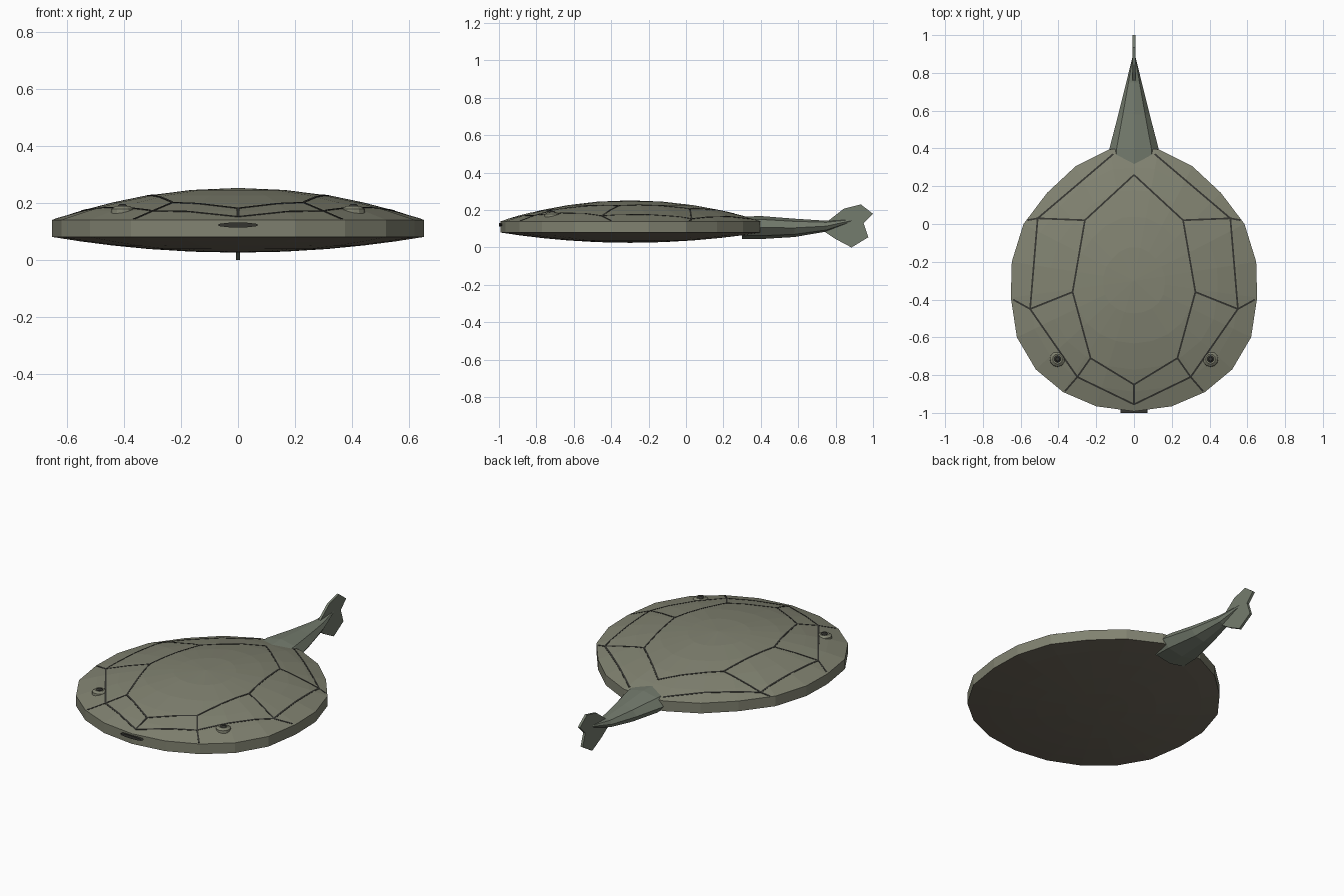
import bpy, bmesh, math
from mathutils import Vector
from mathutils.bvhtree import BVHTree

if "Cube" in bpy.data.objects:
    bpy.data.objects.remove(bpy.data.objects["Cube"])


def material(name, rgb):
    m = bpy.data.materials.new(name)
    m.diffuse_color = (*rgb, 1)
    m.use_nodes = True
    m.node_tree.nodes["Principled BSDF"].inputs["Base Color"].default_value = m.diffuse_color
    return m


OLIVE = material("olive", (0.22, 0.225, 0.165))
TAIL = material("grey_green", (0.175, 0.20, 0.155))
BROWN = material("brown", (0.16, 0.14, 0.105))
DARK = material("dark", (0.035, 0.035, 0.03))


def finish(bm, name, mat):
    bmesh.ops.recalc_face_normals(bm, faces=bm.faces)
    me = bpy.data.meshes.new(name)
    bm.to_mesh(me)
    me.materials.append(mat)
    ob = bpy.data.objects.new(name, me)
    bpy.context.collection.objects.link(ob)
    return ob


def loft(bm, rings, cap_start=False, cap_end=False):
    loops = [[bm.verts.new(p) for p in r] for r in rings]
    n = len(loops[0])
    for a, b in zip(loops, loops[1:]):
        for i in range(n):
            bm.faces.new((a[i], a[(i + 1) % n], b[(i + 1) % n], b[i]))
    if cap_start:
        bm.faces.new(loops[0])
    if cap_end:
        bm.faces.new(loops[-1])
    return loops


# Half outline of the head shield, mirrored into a full loop
half = [(0.2, -0.965), (0.375, -0.89), (0.52, -0.77), (0.62, -0.60), (0.652, -0.39),
        (0.647, -0.2), (0.585, 0.0), (0.46, 0.165), (0.31, 0.305), (0.13, 0.395)]
outline = [(0, -0.992)] + half + [(0, 0.405)] + [(-x, y) for x, y in reversed(half)]
CY = -0.3


def ring(t, z):
    return [(x * t, CY + (y - CY) * t, z) for x, y in outline]


def fan(bm, loop, z):
    c = bm.verts.new((0, CY, z))
    for i, v in enumerate(loop):
        bm.faces.new((v, loop[(i + 1) % len(loop)], c))


# Domed back shield with vertical rim
steps = (1, 0.85, 0.68, 0.48, 0.25)
bm = bmesh.new()
loops = loft(bm, [ring(1, 0.08)] + [ring(t, 0.14 + 0.112 * (1 - t * t)) for t in steps])
fan(bm, loops[-1], 0.252)
bmesh.ops.recalc_face_normals(bm, faces=bm.faces)
tree = BVHTree.FromBMesh(bm)
finish(bm, "back_shield", OLIVE)

# Shallow belly shield
bm = bmesh.new()
loops = loft(bm, [ring(t, 0.08 - 0.055 * (1 - t * t)) for t in steps])
fan(bm, loops[-1], 0.025)
bmesh.ops.recalc_face_normals(bm, faces=bm.faces)
finish(bm, "belly_shield", BROWN)


def surface(x, y):
    hit = tree.ray_cast(Vector((x, y, 1)), Vector((0, 0, -1)))
    return hit[0].z if hit[0] else 0.14


# Plate seams: thin strips draped over the dome
def seam(bm, a, b, w=0.0045, n=12):
    a, b = Vector(a), Vector(b)
    d = (b - a).normalized()
    side = Vector((-d.y, d.x)) * w
    rows = []
    for i in range(n + 1):
        p = a.lerp(b, i / n)
        q, r = p + side, p - side
        zq, zr = surface(*q), surface(*r)
        rows.append([(q.x, q.y, zq - 0.004), (q.x, q.y, zq + 0.0015),
                     (r.x, r.y, zr + 0.0015), (r.x, r.y, zr - 0.004)])
    loft(bm, rows, True, True)


median = [(0, -0.85), (0.23, -0.71), (0.325, -0.36), (0.26, 0.02), (0, 0.26)]
margin = [(0, -0.955), (0.30, -0.81), (0.55, -0.45), (0.51, 0.03), (0.11, 0.37)]
pairs = list(zip(median, median[1:])) + list(zip(margin, margin[1:]))
pairs += list(zip(median[:4], margin[:4]))
pairs += [((0.30, -0.81), (0.365, -0.885)), ((0.55, -0.45), (0.64, -0.40)),
          ((0.51, 0.03), (0.565, 0.02))]
bm = bmesh.new()
for a, b in pairs:
    seam(bm, a, b)
    if a[0] or b[0]:
        seam(bm, (-a[0], a[1]), (-b[0], b[1]))
finish(bm, "plate_seams", DARK)

# Tapering tail: y, half width, bottom z, top z
sections = [(0.30, 0.135, 0.045, 0.165), (0.40, 0.13, 0.045, 0.168), (0.58, 0.083, 0.056, 0.154),
            (0.75, 0.041, 0.085, 0.143), (0.90, 0.004, 0.142, 0.152)]
bm = bmesh.new()
rings = []
for y, w, lo, hi in sections:
    mid, h = (lo + hi) / 2, (hi - lo) / 2
    rings.append([(w * math.cos(k * math.pi / 4), y, mid + h * math.sin(k * math.pi / 4))
                  for k in range(8)])
loft(bm, rings, True, True)
finish(bm, "tail", TAIL)

# Forked tail fin, a thin vertical plate
fin = [(0.76, 0.142), (0.845, 0.208), (0.935, 0.23), (1.0, 0.18), (0.95, 0.13),
       (0.975, 0.055), (0.885, 0.0), (0.80, 0.045), (0.74, 0.085)]
bm = bmesh.new()
loft(bm, [[(x, y, z) for y, z in fin] for x in (-0.007, 0.007)], True, True)
finish(bm, "tail_fin", TAIL)

# Eyes: raised socket ring and dark pupil on each side
for s, tag in ((-1, "left"), (1, "right")):
    x, y = s * 0.405, -0.715
    z = surface(x, y)
    circle = [(math.cos(k * math.pi / 6), math.sin(k * math.pi / 6)) for k in range(12)]
    prof = [(0.042, -0.016), (0.04, 0.004), (0.026, 0.014), (0.018, 0.012)]
    bm = bmesh.new()
    loft(bm, [[(x + r * c, y + r * q, z + h) for c, q in circle] for r, h in prof], True, True)
    finish(bm, "eye_socket_" + tag, OLIVE)
    bm = bmesh.new()
    prof = [(0.018, 0.0), (0.018, 0.014), (0.01, 0.021)]
    loft(bm, [[(x + r * c, y + r * q, z + h) for c, q in circle] for r, h in prof], True, True)
    finish(bm, "eye_" + tag, DARK)

# Slit mouth on the front rim
bm = bmesh.new()
loft(bm, [[(0.072 * math.cos(k * math.pi / 6), y, 0.122 + 0.009 * math.sin(k * math.pi / 6))
           for k in range(12)] for y in (-0.96, -1.0)], True, True)
finish(bm, "mouth", DARK)
